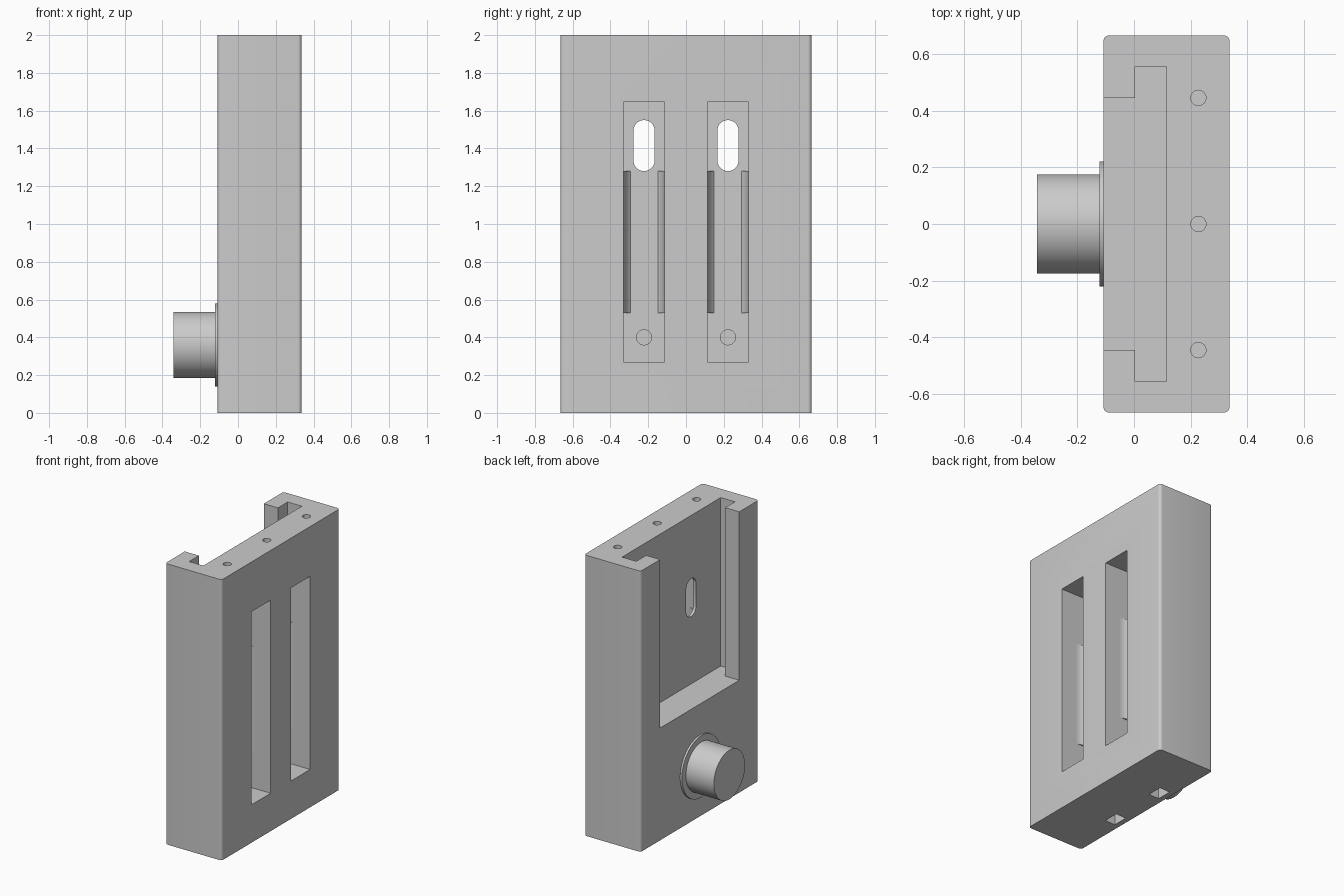
import bpy, bmesh, math

if "Cube" in bpy.data.objects:
    bpy.data.objects.remove(bpy.data.objects["Cube"])

grey = bpy.data.materials.new("plain grey")
grey.diffuse_color = (0.6, 0.6, 0.6, 1)
grey.use_nodes = True
grey.node_tree.nodes["Principled BSDF"].inputs["Base Color"].default_value = grey.diffuse_color


def prism(name, pts, direction):
    """Extrude a closed loop of 3D points along a direction vector."""
    bm = bmesh.new()
    face = bm.faces.new([bm.verts.new(p) for p in pts])
    ext = bmesh.ops.extrude_face_region(bm, geom=[face])
    moved = [g for g in ext["geom"] if isinstance(g, bmesh.types.BMVert)]
    bmesh.ops.translate(bm, verts=moved, vec=direction)
    bmesh.ops.recalc_face_normals(bm, faces=bm.faces)
    mesh = bpy.data.meshes.new(name)
    bm.to_mesh(mesh)
    bm.free()
    mesh.materials.append(grey)
    ob = bpy.data.objects.new(name, mesh)
    bpy.context.collection.objects.link(ob)
    return ob


def box(name, x0, x1, y0, y1, z0, z1):
    return prism(name, [(x0, y0, z0), (x1, y0, z0), (x1, y1, z0), (x0, y1, z0)],
                 (0, 0, z1 - z0))


def rod_x(name, x0, x1, y, z, r, n=48, stretch=0):
    """Round (or oblong, when stretched in z) rod along x."""
    pts = []
    for i in range(n):
        a = 2 * math.pi * (i + 0.5) / n
        s = math.copysign(stretch, math.sin(a))
        pts.append((x0, y + r * math.cos(a), z + s + r * math.sin(a)))
    return prism(name, pts, (x1 - x0, 0, 0))


def cut(target, cutter):
    """Subtract the cutter from the target and remove it."""
    mod = target.modifiers.new("cut", 'BOOLEAN')
    mod.operation, mod.solver, mod.object = 'DIFFERENCE', 'EXACT', cutter
    bpy.context.view_layer.objects.active = target
    bpy.ops.object.modifier_apply(modifier=mod.name)
    bpy.data.objects.remove(cutter)


def smooth(ob):
    bpy.ops.object.select_all(action='DESELECT')
    ob.select_set(True)
    bpy.context.view_layer.objects.active = ob
    bpy.ops.object.shade_smooth_by_angle(angle=math.radians(30))


BACK, FRONT, HALF_W = -0.108, 0.337, 0.665
FLOOR, POCKET_Y, POCKET_HALF = 0.135, 0.222, 0.108

# Housing block with rounded upright edges
corner = 0.02
outline = []
for k, (sx, sy) in enumerate([(1, 1), (-1, 1), (-1, -1), (1, -1)]):
    cx = FRONT - corner if sx > 0 else BACK + corner
    cy = sy * (HALF_W - corner)
    for j in range(7):
        a = math.pi / 2 * (k + j / 6)
        outline.append((cx + corner * math.cos(a), cy + corner * math.sin(a), 0))
housing = prism("housing", outline, (0, 0, 2))

# T-shaped slide channel open at the top
channel = [(-0.3, -0.445), (0.003, -0.445), (0.003, -0.555), (0.115, -0.555),
           (0.115, 0.555), (0.003, 0.555), (0.003, 0.445), (-0.3, 0.445)]
cut(housing, prism("channel_cutter", [(x, y, 0.8) for x, y in channel], (0, 0, 1.5)))

# Screw holes in the top
for y in (-0.445, 0, 0.445):
    ring = [(0.227 + 0.027 * math.cos(i * math.pi / 12),
             y + 0.027 * math.sin(i * math.pi / 12), 1.75) for i in range(24)]
    cut(housing, prism("screw_cutter", ring, (0, 0, 0.5)))

# Two long pockets, each with an oblong window, a pin hole and a bottom slit
for y in (-POCKET_Y, POCKET_Y):
    cut(housing, box("pocket_cutter", FLOOR, 0.6, y - POCKET_HALF, y + POCKET_HALF,
                     0.27, 1.645))
    cut(housing, rod_x("window_cutter", 0.05, 0.2, y, 1.415, 0.056, 32, 0.079))
    cut(housing, box("slit_cutter", -0.07, 0.012, y - 0.055, y + 0.055, -0.2, 0.46))
    cut(housing, rod_x("pin_cutter", -0.03, 0.2, y, 0.40, 0.04, 32))

    # Concave corner fillets along the middle of the pocket
    mid_x, r = 0.215, POCKET_HALF
    start = math.acos((mid_x - FLOOR) / r)
    for side in (-1, 1):
        wall = POCKET_HALF + 0.004
        pts = [(FLOOR - 0.004, wall), (FLOOR - 0.004, r * math.sin(start))]
        for j in range(11):
            a = start + (math.pi / 2 - start) * j / 10
            pts.append((mid_x - r * math.cos(a), r * math.sin(a)))
        pts.append((mid_x, wall))
        smooth(prism("pocket_fillet", [(px, y + side * py, 0.53) for px, py in pts],
                     (0, 0, 0.75)))
smooth(housing)

# Round knob and its flange on the channel side
smooth(rod_x("knob_flange", -0.122, BACK + 0.002, 0, 0.36, 0.22, 64))
smooth(rod_x("knob", -0.342, -0.12, 0, 0.36, 0.175, 64))
